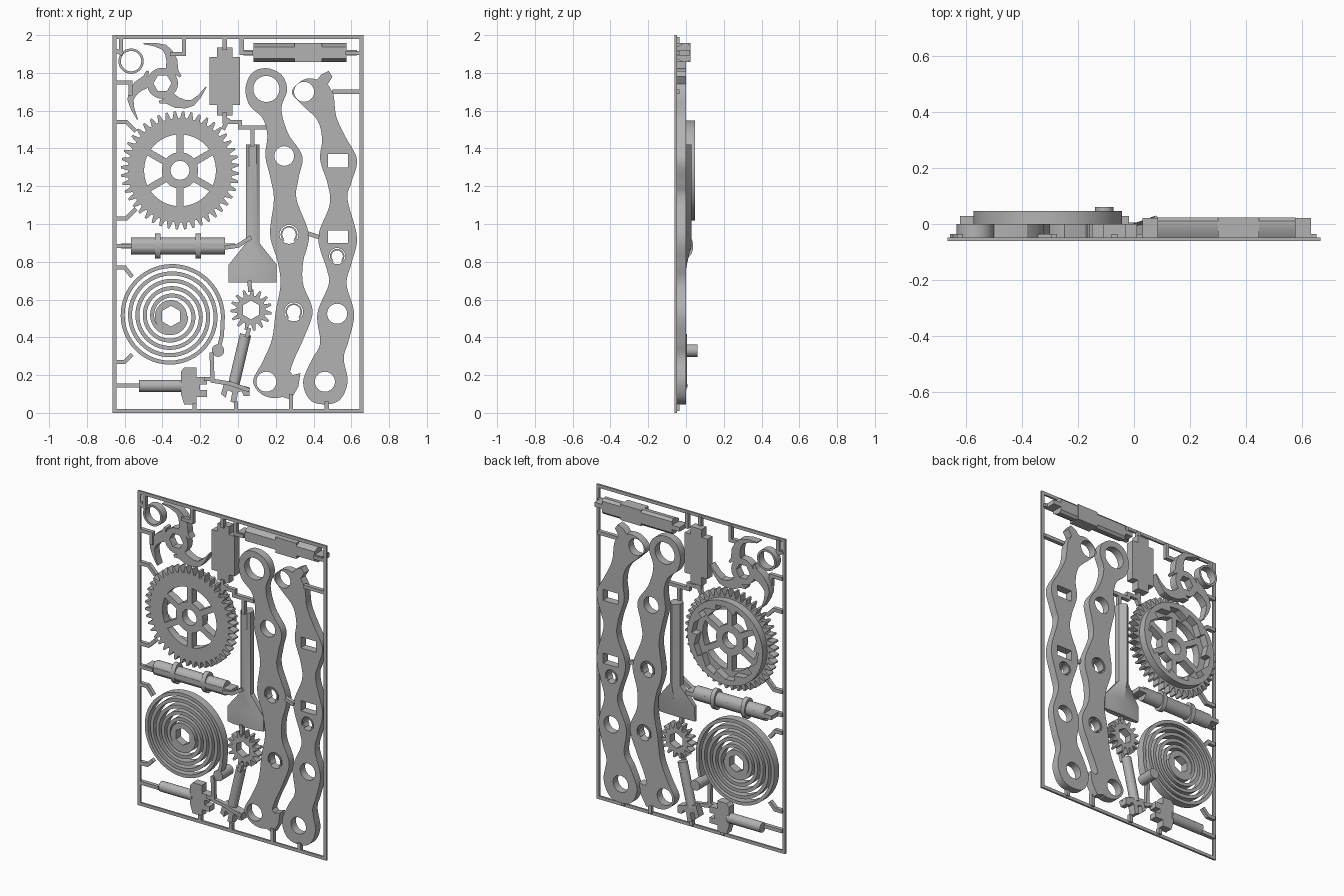
import bpy, bmesh
from math import sin, cos, pi, radians
from mathutils import Vector, Matrix

scene = bpy.context.scene
if "Cube" in scene.objects:
    bpy.data.objects.remove(scene.objects["Cube"], do_unlink=True)

FRONT, BACK = -.05, 0
parts = []

grey = bpy.data.materials.new("moulded grey plastic")
grey.use_nodes = True
grey.diffuse_color = (.45, .45, .45, 1)
grey.node_tree.nodes["Principled BSDF"].inputs["Base Color"].default_value = grey.diffuse_color


def finish(name, mesh):
    """Clean a mesh and add it to the scene as one named part."""
    bm = bmesh.new()
    bm.from_mesh(mesh)
    bmesh.ops.remove_doubles(bm, verts=bm.verts, dist=.00005)
    bmesh.ops.recalc_face_normals(bm, faces=bm.faces)
    bm.to_mesh(mesh)
    bm.free()
    mesh.materials.clear()
    mesh.materials.append(grey)
    part = bpy.data.objects.new(name, mesh)
    scene.collection.objects.link(part)
    parts.append(part)


def plate(name, outline, holes=(), front=FRONT, back=BACK):
    """Extrude an x-z outline with holes from front to back."""
    curve = bpy.data.curves.new(name, 'CURVE')
    curve.dimensions = '2D'
    curve.fill_mode = 'BOTH'
    curve.extrude = (back - front) / 2
    for loop in (outline, *holes):
        spline = curve.splines.new('POLY')
        spline.points.add(len(loop) - 1)
        for point, (x, z) in zip(spline.points, loop):
            point.co = (x, z, 0, 1)
        spline.use_cyclic_u = True
    helper = bpy.data.objects.new("outline_helper", curve)
    scene.collection.objects.link(helper)
    bpy.context.view_layer.update()
    graph = bpy.context.evaluated_depsgraph_get()
    mesh = bpy.data.meshes.new_from_object(helper.evaluated_get(graph))
    bpy.data.objects.remove(helper, do_unlink=True)
    bpy.data.curves.remove(curve)
    mesh.transform(Matrix.Translation((0, (front + back) / 2, 0)) @ Matrix.Rotation(pi / 2, 4, 'X'))
    finish(name, mesh)


def loft(name, rings):
    """Skin a row of equal rings and cap both ends."""
    bm = bmesh.new()
    rows = [[bm.verts.new(p) for p in ring] for ring in rings]
    count = len(rows[0])
    for low, high in zip(rows, rows[1:]):
        for i in range(count):
            j = (i + 1) % count
            bm.faces.new((low[i], low[j], high[j], high[i]))
    bm.faces.new(rows[0])
    bm.faces.new(rows[-1])
    mesh = bpy.data.meshes.new(name)
    bm.to_mesh(mesh)
    bm.free()
    finish(name, mesh)


def bar(name, start, end, profile):
    """Sweep a (sideways, depth) profile between two x-z points."""
    a, b = Vector(start), Vector(end)
    run = (b - a).normalized()
    side = Vector((-run.y, run.x))
    loft(name, [[(c.x + side.x * s, y, c.y + side.y * s) for s, y in profile] for c in (a, b)])


def circle(x, z, radius, sides=40, turn=0):
    return [(x + radius * cos(turn + 2 * pi * i / sides),
             z + radius * sin(turn + 2 * pi * i / sides)) for i in range(sides)]


def round_profile(radius, depth, y):
    return [(radius * cos(t * pi / 12), y + depth * sin(t * pi / 12)) for t in range(24)]


def box(left, right, low, high):
    return [(left, low), (right, low), (right, high), (left, high)]


def strip(points, width, end_width=None):
    """Outline of a mitred strip along a path, optionally tapered."""
    pts = [Vector(p) for p in points]
    end_width = width if end_width is None else end_width
    left, right = [], []
    for i, p in enumerate(pts):
        before = (p - pts[i - 1]).normalized() if i else (pts[1] - p).normalized()
        after = (pts[i + 1] - p).normalized() if i < len(pts) - 1 else before
        run = (before + after).normalized()
        half = (width + (end_width - width) * i / (len(pts) - 1)) / 2 / max(run.dot(after), .5)
        normal = Vector((-run.y, run.x)) * half
        left.append(tuple(p + normal))
        right.append(tuple(p - normal))
    return left + right[::-1]


def smooth_loop(points, steps=6):
    """Closed Catmull-Rom curve through the points."""
    pts = [Vector(p) for p in points]
    out = []
    for i in range(len(pts)):
        a, b, c, d = (pts[(i + k - 1) % len(pts)] for k in range(4))
        for s in range(steps):
            t = s / steps
            out.append(tuple((2 * b + (c - a) * t + (2 * a - 5 * b + 4 * c - d) * t * t
                              + (3 * b - a - 3 * c + d) * t ** 3) / 2))
    return out


def gear_outline(x, z, teeth, root, tip):
    out = []
    for i in range(teeth):
        for step, radius in ((0, root), (.25, root), (.5, tip), (.75, tip)):
            angle = 2 * pi * (i + step) / teeth
            out.append((x + radius * cos(angle), z + radius * sin(angle)))
    return out


def arc(x, z, radius, start, end, steps=24):
    angles = [radians(start + (end - start) * i / steps) for i in range(steps + 1)]
    return [(x + radius * cos(a), z + radius * sin(a)) for a in angles]


# Outer frame
plate("frame", box(-.664, .664, 0, 2), [box(-.644, .644, .02, .98 * 2 + .02)], -.06, -.048)

# Runners joining the parts to the frame
runners = [
    [(-.65, 1.75), (-.57, 1.75), (-.57, 1.68)], [(-.62, 1.99), (-.62, 1.91)],
    [(-.65, 1.92), (-.61, 1.9)], [(-.285, 1.99), (-.285, 1.9), (-.36, 1.9)],
    [(-.07, 1.99), (-.07, 1.92)], [(.02, 1.99), (.02, 1.905), (.08, 1.905)],
    [(.57, 1.905), (.65, 1.905)], [(.5, 1.7), (.65, 1.7)],
    [(-.65, 1.54), (-.59, 1.54), (-.54, 1.49)], [(-.65, 1.03), (-.59, 1.03), (-.54, 1.08)],
    [(-.65, .77), (-.6, .77), (-.56, .72)], [(-.65, .27), (-.6, .27), (-.56, .31)],
    [(-.65, .883), (-.56, .883)], [(-.65, .145), (-.52, .145)],
    [(-.23, .01), (-.23, .05)], [(-.01, .01), (-.01, .06)],
    [(.28, .01), (.28, .1)], [(.47, .01), (.47, .06)],
    [(.37, .95), (.43, .93)], [(-.08, 1.5), (-.05, 1.56)],
    [(-.07, 1.59), (-.07, 1.54), (.01, 1.54), (.01, 1.51), (.15, 1.51)],
    [(.076, 1.51), (.076, 1.41)], [(-.07, .875), (0, .885), (.07, .93)],
    [(.06, .7), (.065, .64)], [(.06, .45), (.045, .4)],
    [(-.14, .32), (-.135, .17), (-.04, .155), (.06, .12)], [(-.18, .18), (-.13, .18)],
]
for path in runners:
    plate("runner", strip(path, .022), (), -.06, -.035)

# Small ring
plate("small_ring", circle(-.566, 1.862, .067), [circle(-.566, 1.862, .054)])

# Three-armed spring clip
hub = Vector((-.4, 1.745))
plate("clip_hub", circle(*hub, .082), [circle(*hub, .048, 6)])
for k in range(3):
    turn = Matrix.Rotation(k * 2 * pi / 3, 2)
    arm = [hub + turn @ Vector(p) for p in
           ((.05, .06), (.05, .12), (.035, .16), (.01, .19), (-.04, .205), (-.1, .21))]
    plate("clip_arm", strip(arm, .07, .006))
    foot = [hub + turn @ Vector(p) for p in ((.03, .06), (.075, .06), (.095, .035))]
    plate("clip_hook", strip(foot, .035, .015))

# Stepped flat paddle
plate("paddle", [(s * x - .07, z) for s, steps in ((1, 1), (-1, -1)) for x, z in
                 ((.04, 1.575), (.04, 1.63), (.08, 1.63), (.08, 1.885), (.04, 1.885), (.04, 1.935))[::steps]])

# Large spoked gear with a ratchet ring behind it
gx, gz = -.307, 1.284
plate("gear_rim", gear_outline(gx, gz, 44, .276, .313), [circle(gx, gz, .19, 64)])
plate("gear_hub", circle(gx, gz, .096), [circle(gx, gz, .05)])
for k in range(6):
    ray = Vector((cos(pi / 6 + k * pi / 3), sin(pi / 6 + k * pi / 3)))
    centre = Vector((gx, gz))
    plate("gear_spoke", strip([centre + ray * .085, centre + ray * .2], .036))
saw = []
for k in range(10):
    saw += [(gx + r * cos(a), gz + r * sin(a)) for r, a in
            ((.2, k * pi / 5), (.235, k * pi / 5 + .02), (.23, (k + .5) * pi / 5))]
plate("ratchet_ring", circle(gx, gz, .265, 72), [saw], BACK, .047)

# Round axle with collars and flat tangs
bar("axle", (-.566, .883), (-.07, .883), round_profile(.045, .04, -.01))
for x in (-.425, -.21):
    bar("axle_collar", (x - .014, .883), (x + .014, .883), round_profile(.066, .045, -.007))
plate("axle_tang", box(-.62, -.017, .87, .897), (), FRONT, .028)

# Keyed top shaft with sleeve and flat tangs
keyed = [(-.03, FRONT), (.03, FRONT), (.05, -.015), (.05, .01), (.035, .023), (-.035, .023), (-.05, .01), (-.05, -.015)]
bar("top_shaft", (.083, 1.907), (.575, 1.907), keyed)
plate("top_shaft_sleeve", box(.3, .445, 1.857, 1.957), (), FRONT, .024)
plate("top_shaft_tang", box(.03, .63, 1.892, 1.92), (), FRONT, .022)

# Long key with a flared, tapering blade
rings = []
for z, half, shoulder, ridge in ((1.42, .035, 0, .03), (.9, .035, 0, .03), (.785, .127, -.015, .005), (.69, .127, -.02, -.015)):
    rings.append([(.078 + half * s, y, z) for s, y in
                  ((-.6, FRONT), (.6, FRONT), (1, -.037), (1, shoulder), (0, ridge), (-1, shoulder), (-1, -.037))])
loft("flared_key", rings)

# Small pinion
plate("pinion", gear_outline(.069, .545, 15, .077, .11), [circle(.069, .545, .05, 6, pi / 6)])

# Coiled spring, hub and end peg
sx, sz, turns = -.355, .512, 5
coil = []
for i in range(turns * 60 + 1):
    t = i / (turns * 60)
    angle, radius = -turns * 2 * pi * t, .08 + .195 * t
    coil.append((sx + radius * cos(angle), sz + radius * sin(angle)))
coil += [(-.082, .46), (-.085, .41), (-.1, .35)]
plate("coil_spring", strip(coil, .021))
plate("coil_hub", circle(sx, sz, .085), [circle(sx, sz, .055, 6, pi / 6)])
plate("coil_peg", circle(-.106, .33, .033, 24), (), FRONT, .06)

# Short plunger with a forked head
bar("plunger_rod", (-.524, .143), (-.29, .143), round_profile(.032, .03, -.022))
plate("plunger_head", [(-.302, .1), (-.302, .22), (-.285, .24), (-.22, .24), (-.22, .19), (-.165, .19), (-.165, .15),
                       (-.2, .15), (-.2, .12), (-.165, .12), (-.165, .085), (-.22, .085), (-.22, .045), (-.285, .045)])

# Slanted pin with a claw foot
bar("slanted_pin", (.04, .415), (-.025, .14), round_profile(.03, .028, -.022))
plate("pin_foot", [(-.07, .17), (.06, .135), (.06, .09), (.03, .09), (.02, .115), (0, .11), (-.01, .05), (-.04, .06),
                   (-.03, .11), (-.055, .12), (-.065, .08), (-.09, .1)])

# Two wavy links
plate("inner_link", smooth_loop([
    (.15, 1.825), (.23, 1.79), (.26, 1.71), (.23, 1.61), (.265, 1.48), (.34, 1.36), (.32, 1.24), (.31, 1.13),
    (.375, .945), (.345, .8), (.345, .68), (.395, .54), (.35, .4), (.3, .29), (.27, .2), (.24, .09),
    (.14, .09), (.08, .165), (.13, .27), (.18, .39), (.2, .54), (.225, .68), (.21, .8), (.17, .945),
    (.19, 1.13), (.17, 1.25), (.145, 1.36), (.155, 1.47), (.13, 1.56), (.06, 1.63), (.04, 1.72), (.075, 1.8)]),
    [circle(.15, 1.715, .069), circle(.245, 1.36, .052), circle(.27, .945, .05),
     circle(.295, .535, .05), circle(.15, .165, .053)])
plate("inner_link_hook", [(.25, .25), (.29, .2), (.33, .21), (.32, .14), (.28, .07), (.22, .09)])
plate("outer_link", smooth_loop([
    (.35, 1.765), (.43, 1.76), (.5, 1.7), (.52, 1.57), (.57, 1.46), (.63, 1.34), (.6, 1.22), (.58, 1.13),
    (.63, .93), (.6, .79), (.575, .68), (.615, .525), (.585, .38), (.56, .29), (.58, .165), (.54, .07),
    (.46, .045), (.38, .07), (.345, .165), (.39, .28), (.435, .37), (.42, .525), (.48, .68), (.47, .76),
    (.425, .93), (.485, 1.1), (.475, 1.21), (.435, 1.34), (.445, 1.45), (.42, 1.55), (.34, 1.63), (.285, 1.7)]),
    [circle(.35, 1.7, .053), box(.477, .583, 1.3, 1.37), box(.477, .583, .9, .965),
     circle(.525, .83, .043), circle(.525, .525, .053), circle(.46, .165, .053)])
plate("outer_link_hook", [(.4, 1.74), (.44, 1.79), (.48, 1.81), (.5, 1.78), (.475, 1.74), (.5, 1.7), (.45, 1.68)])

# Split clips inside the link sockets
for x, z, radius in ((.27, .945, .04), (.295, .535, .04), (.525, .83, .034)):
    plate("socket_clip", strip(arc(x, z, radius, -40, 220), .008))
    for side in (-1, 1):
        plate("socket_tab", strip([(x + side * radius * .75, z - radius * .65), (x + side * radius, z - radius * .9)], .015))

# Smooth the rounded sides and keep edges sharp
bpy.ops.object.select_all(action='DESELECT')
for part in parts:
    part.select_set(True)
bpy.context.view_layer.objects.active = parts[0]
bpy.ops.object.shade_smooth_by_angle(angle=radians(30))
